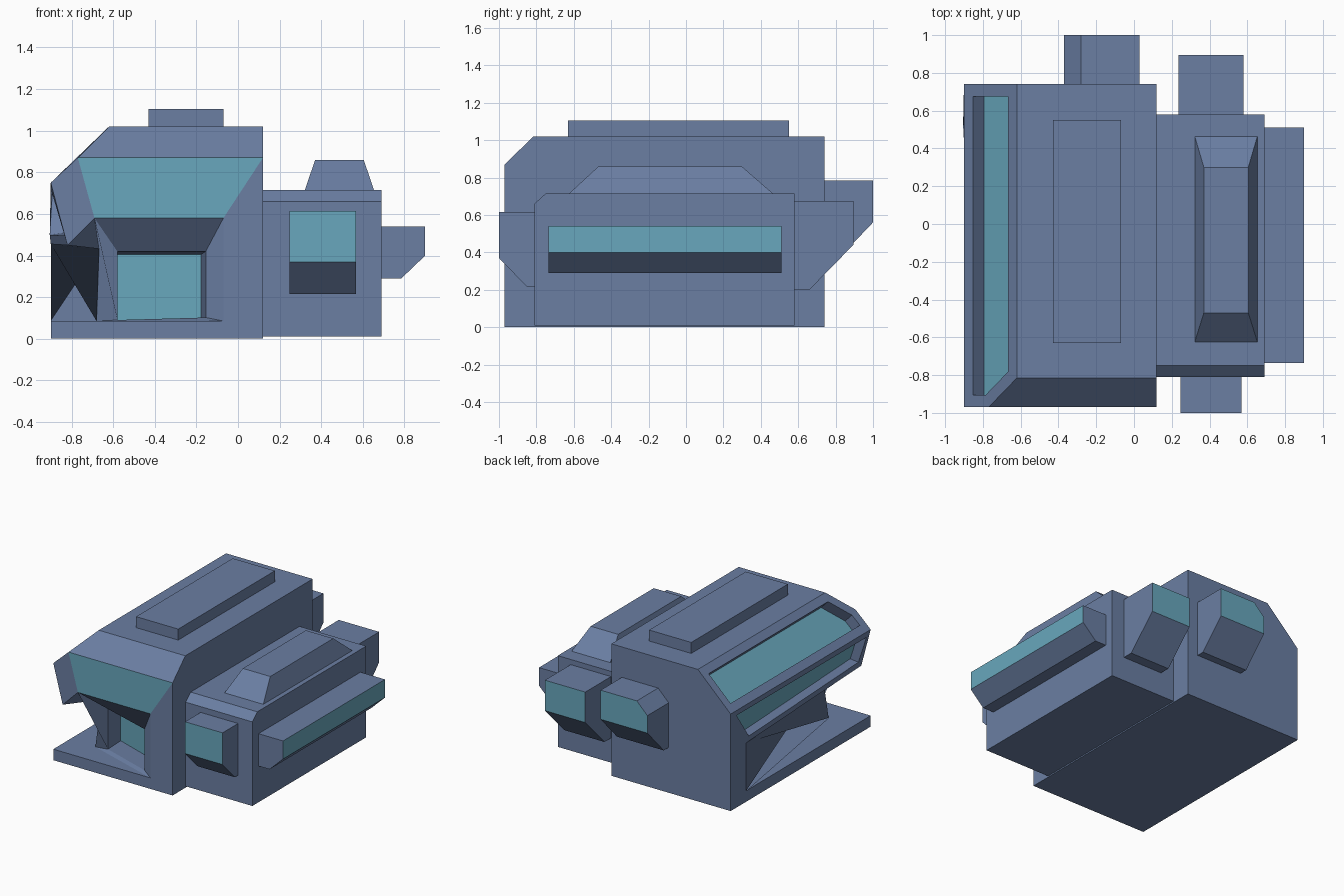
import bpy, bmesh

if "Cube" in bpy.data.objects:
    bpy.data.objects.remove(bpy.data.objects["Cube"])


def material(name, rgb):
    m = bpy.data.materials.new(name)
    m.diffuse_color = (*rgb, 1)
    m.use_nodes = True
    m.node_tree.nodes["Principled BSDF"].inputs["Base Color"].default_value = m.diffuse_color
    return m


BLUE = material("slate_blue", (0.145, 0.210, 0.365))
TEAL = material("teal_glass", (0.140, 0.390, 0.510))


def finish(name, bm):
    bmesh.ops.recalc_face_normals(bm, faces=bm.faces[:])
    me = bpy.data.meshes.new(name)
    bm.to_mesh(me)
    bm.free()
    me.materials.append(BLUE)
    me.materials.append(TEAL)
    ob = bpy.data.objects.new(name, me)
    bpy.context.collection.objects.link(ob)
    return ob


def loft(name, ring_a, ring_b, glass=None):
    """Solid between two matching rings; faces pointing along glass become teal."""
    bm = bmesh.new()
    a = [bm.verts.new(p) for p in ring_a]
    b = [bm.verts.new(p) for p in ring_b]
    bm.faces.new(a)
    bm.faces.new(b[::-1])
    for i in range(len(a)):
        j = (i + 1) % len(a)
        bm.faces.new((a[j], a[i], b[i], b[j]))
    bmesh.ops.recalc_face_normals(bm, faces=bm.faces[:])
    if glass:
        for f in bm.faces:
            f.normal_update()
            if sum(n * g for n, g in zip(f.normal, glass)) > 0.95:
                f.material_index = 1
    return finish(name, bm)


def side_prism(name, yz, x0, x1, glass=None):
    return loft(name, [(x0, y, z) for y, z in yz], [(x1, y, z) for y, z in yz], glass)


def rect(x0, x1, y0, y1, z):
    return [(x0, y0, z), (x1, y0, z), (x1, y1, z), (x0, y1, z)]


# main building: chamfered block with a porch carved out of its front-left corner
P = dict(
    # ground
    a=(-.9, -.97, 0), b=(.12, -.97, 0), c=(.12, .74, 0), d=(-.9, .74, 0),
    # roof and chamfer corners
    e=(.12, -.97, .87), f=(.12, -.815, 1.02), g=(.12, .74, 1.02),
    h=(-.62, .74, 1.02), i=(-.62, -.815, 1.02), j=(-.77, -.97, .87),
    k=(-.9, -.97, .75), l=(-.9, .74, .75),
    # porch slab, posts and overhang
    m=(-.9, -.97, .085), n=(-.07, -.97, .085), o=(-.9, .55, .085),
    p=(-.07, -.97, .58), q=(-.69, -.97, .58), r=(-.82, -.97, .45), s=(-.9, .55, .455),
    # inner porch corner
    t=(-.68, -.77, .085), u=(-.668, -.715, .432),
    # window opening in the porch wall
    A=(-.58, -.76, .42), B=(-.155, -.92, .42), C=(-.155, -.92, .102), D=(-.58, -.76, .09),
    # recessed window pane
    E=(-.59, -.59, .405), F=(-.178, -.75, .405), G=(-.178, -.75, .1), H=(-.59, -.59, .088))

FACES = ["abcd", "bcgfe", "cdlhg", "fghi", "efij", "abnm", "bepn", "jkrq", "damo", "dosl",
         "mnto", "ostu", "qru", "rsu", "qpBA", "pnCB", "ntDC", "tuqAD",
         "ABFE", "BCGF", "CDHG", "DAEH"]
bm = bmesh.new()
V = {key: bm.verts.new(co) for key, co in P.items()}
for word in FACES:
    bm.faces.new([V[ch] for ch in word])
for word in ("EFGH", "ejqp"):                       # porch pane, front glass band
    bm.faces.new([V[ch] for ch in word]).material_index = 1
sunk = [bm.faces.new([V[ch] for ch in word]) for word in ("hijkl", "lkrs")]
bmesh.ops.recalc_face_normals(bm, faces=bm.faces[:])
for face, rim, depth in zip(sunk, (.065, .045), (.085, .07)):   # sunken left windows
    bmesh.ops.inset_individual(bm, faces=[face], thickness=rim, use_even_offset=True)
    bmesh.ops.inset_individual(bm, faces=[face], thickness=0, depth=-depth)
    face.material_index = 1
finish("main_building", bm)

# side wing with chamfered front roof edge
side_prism("side_wing", [(-.81, .01), (-.81, .66), (-.75, .715), (.58, .715), (.58, .01)], .12, .69)

# roof pieces
loft("main_roof_plate", rect(-.43, -.07, -.63, .55, 1.015), rect(-.43, -.07, -.63, .55, 1.105))
loft("wing_roof_hood", rect(.32, .655, -.63, .47, .71), rect(.37, .605, -.47, .30, .858))

# bay windows with sloping undersides
side_prism("front_bay", [(-.80, .615), (-1, .615), (-1, .37), (-.85, .215), (-.80, .215)],
           .247, .568, (0, -1, 0))
side_prism("back_wing_bay", [(.57, .675), (.895, .675), (.895, .44), (.66, .2), (.57, .2)],
           .235, .58, (0, 1, 0))
right = [(.68, .54), (.9, .54), (.9, .40), (.785, .29), (.68, .29)]
loft("right_bay", [(x, -.735, z) for x, z in right], [(x, .51, z) for x, z in right], (1, 0, 0))

# back bay of the main building, one upper corner cut off
bm = bmesh.new()
yz = [(.73, .785), (1, .785), (1, .56), (.80, .35), (.73, .35)]
geo = [[bm.verts.new((x, y, z)) for y, z in yz] for x in (-.37, .03)]
bm.faces.new(geo[0])
bm.faces.new(geo[1][::-1])
for i in range(5):
    j = (i + 1) % 5
    face = bm.faces.new((geo[0][j], geo[0][i], geo[1][i], geo[1][j]))
    face.material_index = int(i == 1)
cut = bmesh.ops.bisect_plane(bm, geom=bm.verts[:] + bm.edges[:] + bm.faces[:],
                             plane_co=(-.28, 0, .785), plane_no=(-.09, 0, .09), clear_outer=True)
bmesh.ops.holes_fill(bm, edges=[e for e in bm.edges if e.is_boundary])
for face in bm.faces:
    if abs(face.calc_center_median().y - 1) > .01:
        face.material_index = 0
finish("back_main_bay", bm)
